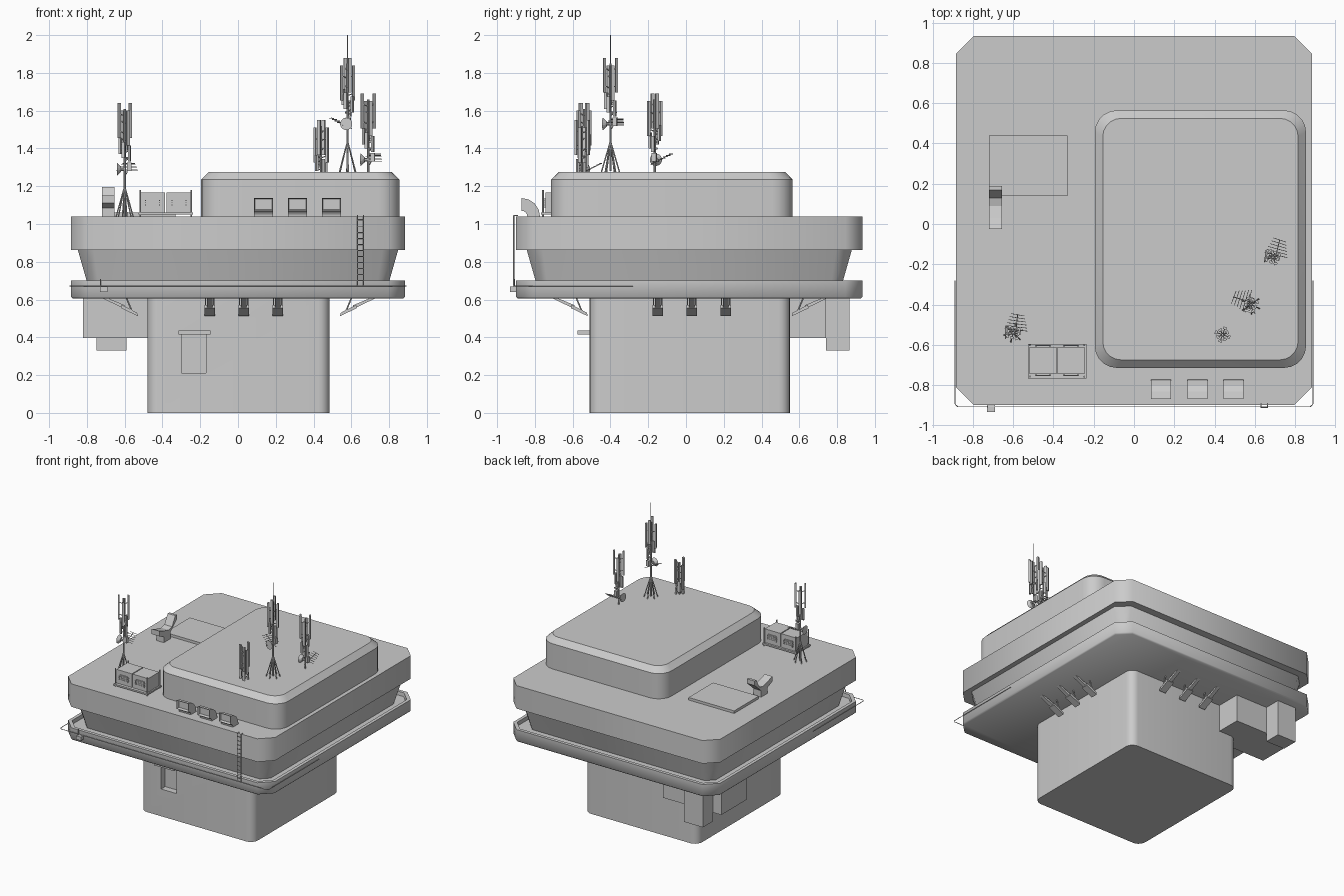
import bpy, bmesh, math
from mathutils import Vector, Matrix

if "Cube" in bpy.data.objects:
    bpy.data.objects.remove(bpy.data.objects["Cube"])


def finish(name, bm, smooth=0):
    bmesh.ops.recalc_face_normals(bm, faces=bm.faces[:])
    me = bpy.data.meshes.new(name)
    bm.to_mesh(me)
    bm.free()
    ob = bpy.data.objects.new(name, me)
    bpy.context.collection.objects.link(ob)
    if smooth:
        bpy.ops.object.select_all(action='DESELECT')
        ob.select_set(True)
        bpy.context.view_layer.objects.active = ob
        bpy.ops.object.shade_smooth_by_angle(angle=math.radians(smooth))
    return ob


def instance(name, source, location, turn):
    """Place another copy that shares the source's mesh."""
    ob = bpy.data.objects.new(name, source.data)
    bpy.context.collection.objects.link(ob)
    ob.location = location
    ob.rotation_euler.z = math.radians(turn)


def add_box(bm, x0, x1, y0, y1, z0, z1, turn=0.0):
    m = Matrix.Translation(((x0 + x1) / 2, (y0 + y1) / 2, (z0 + z1) / 2)) @ Matrix.Diagonal((x1 - x0, y1 - y0, z1 - z0, 1))
    bmesh.ops.create_cube(bm, size=1, matrix=Matrix.Rotation(turn, 4, 'Z') @ m)


def add_rod(bm, p, q, r, r2=None, seg=6):
    p, q = Vector(p), Vector(q)
    d = q - p
    m = Matrix.Translation((p + q) / 2) @ d.to_track_quat('Z', 'Y').to_matrix().to_4x4()
    bmesh.ops.create_cone(bm, cap_ends=True, segments=seg, radius1=r, radius2=r if r2 is None else r2,
                          depth=d.length, matrix=m)


def add_profile(bm, pts, x0, x1):
    """Extrude a (y, z) outline along x."""
    a = [bm.verts.new((x0, y, z)) for y, z in pts]
    b = [bm.verts.new((x1, y, z)) for y, z in pts]
    bm.faces.new(a)
    bm.faces.new(b[::-1])
    n = len(pts)
    return [bm.faces.new((a[i], a[(i + 1) % n], b[(i + 1) % n], b[i])) for i in range(n)]


def loft(name, rect, corner, seg, levels, smooth=0):
    """Stack rings of a chamfered or rounded rectangle; levels are (z, inset)."""
    bm = bmesh.new()
    x0, x1, y0, y1 = rect
    rings = []
    for z, i in levels:
        r = max(corner - i * 0.5, 0.01)
        ring = []
        for cx, cy, a0 in ((x1 - i - r, y1 - i - r, 0), (x0 + i + r, y1 - i - r, 90),
                           (x0 + i + r, y0 + i + r, 180), (x1 - i - r, y0 + i + r, 270)):
            for k in range(seg + 1):
                a = math.radians(a0 + 90 * k / seg)
                ring.append(bm.verts.new((cx + r * math.cos(a), cy + r * math.sin(a), z)))
        rings.append(ring)
    for a, b in zip(rings, rings[1:]):
        n = len(a)
        for k in range(n):
            bm.faces.new((a[k], a[(k + 1) % n], b[(k + 1) % n], b[k]))
    bm.faces.new(rings[0])
    bm.faces.new(rings[-1])
    return finish(name, bm, smooth)


def box(name, *d):
    bm = bmesh.new()
    add_box(bm, *d)
    return finish(name, bm)


# Main stacked volumes
slab = (-0.885, 0.885, -0.90, 0.935)
core = loft("core", (-0.48, 0.485, -0.51, 0.55), 0.06, 5, [(0, 0), (0.61, 0)], 30)
loft("walkway_ring", slab, 0.09, 1,
     [(0.605, 0.01), (0.615, 0), (0.70, 0), (0.70, 0.025), (0.672, 0.028)], 48)
loft("window_band", (-0.85, 0.85, -0.845, 0.88), 0.085, 1, [(0.66, 0.06), (0.87, 0)], 48)
loft("roof_slab", slab, 0.09, 1, [(0.862, 0), (1.04, 0)], 48)
loft("penthouse", (-0.195, 0.855, -0.715, 0.565), 0.11, 5, [(1.03, 0), (1.235, 0), (1.275, 0.04)], 30)

# Recessed doorway and its canopy
cutter = box("door_cutter", -0.30, -0.17, -0.60, -0.46, 0.21, 0.42)
cutter.hide_render = True
cutter.hide_set(True)
cut = core.modifiers.new("doorway", 'BOOLEAN')
cut.operation = 'DIFFERENCE'
cut.object = cutter
box("door_canopy", -0.315, -0.145, -0.575, -0.50, 0.415, 0.435)

# Hanging service boxes at the back left corner
box("service_box_large", -0.82, -0.32, 0.43, 0.74, 0.397, 0.61)
box("service_box_small", -0.75, -0.59, 0.74, 0.865, 0.33, 0.61)

# Tilted floodlights, three under each side, sharing one mesh
bm = bmesh.new()
add_profile(bm, [(0, 0.512), (-0.004, 0.53), (-0.085, 0.572), (-0.09, 0.555)], -0.027, 0.027)
add_profile(bm, [(-0.07, 0.55), (-0.07, 0.57), (-0.16, 0.608), (-0.19, 0.608)], -0.014, 0.014)
for side in (-0.022, 0.022):
    add_rod(bm, (side, -0.03, 0.535), (side, -0.06, 0.607), 0.004)
light = finish("floodlight_front", bm)
light.location = (-0.15, -0.52, 0)
for n, s in enumerate((-0.15, 0.03, 0.21)):
    if n:
        instance("floodlight_front_%d" % n, light, (s, -0.52, 0), 0)
    instance("floodlight_back_%d" % n, light, (s, 0.56, 0), 180)
    instance("floodlight_right_%d" % n, light, (0.54, s, 0), 90)
    instance("floodlight_left_%d" % n, light, (-0.53, s, 0), -90)

# Curved exhaust hoods in front of the penthouse
bm = bmesh.new()
arc = [math.radians(90 * k / 4) for k in range(5)]
hood = [(-0.87 + 0.097 * math.cos(a), 1.04 + 0.097 * math.sin(a)) for a in arc]
hood += [(-0.87 + 0.03 * math.cos(a), 1.04 + 0.03 * math.sin(a)) for a in reversed(arc)]
mouths = [add_profile(bm, hood, x - 0.05, x + 0.05)[4] for x in (0.135, 0.315, 0.495)]
bmesh.ops.recalc_face_normals(bm, faces=bm.faces[:])
bmesh.ops.inset_individual(bm, faces=mouths, thickness=0.008, depth=-0.02)
finish("exhaust_hoods", bm)

# Low roof box with its forked duct
box("roof_box", -0.72, -0.33, 0.14, 0.44, 1.03, 1.06)
bm = bmesh.new()
add_profile(bm, [(0.11, 1.035), (0.11, 1.09), (0.19, 1.16), (0.19, 1.195), (0.17, 1.195), (0.13, 1.125),
                 (0.09, 1.115), (0.03, 1.13), (-0.025, 1.15), (-0.025, 1.11), (0.03, 1.085), (0.03, 1.035)],
            -0.72, -0.655)
finish("forked_duct", bm)

# Air conditioning pair on a frame with corner posts
bm = bmesh.new()
add_box(bm, -0.527, -0.237, -0.768, -0.595, 1.05, 1.062)
for x0 in (-0.518, -0.379):
    add_box(bm, x0, x0 + 0.132, -0.745, -0.61, 1.06, 1.167)
    for y in (-0.747, -0.608):
        add_box(bm, x0 + 0.032, x0 + 0.10, y - 0.005, y + 0.005, 1.088, 1.135)
        for k in range(3):
            add_box(bm, x0 + 0.026, x0 + 0.106, y - 0.008, y + 0.008, 1.098 + k * 0.012, 1.102 + k * 0.012)
for x in (-0.517, -0.247):
    for y in (-0.758, -0.602):
        add_rod(bm, (x, y, 1.03), (x, y, 1.18), 0.005)
finish("air_conditioners", bm)

# Access ladder on the front
bm = bmesh.new()
for x in (0.632, 0.664):
    add_rod(bm, (x, -0.912, 0.675), (x, -0.912, 1.045), 0.003)
    add_rod(bm, (x, -0.912, 1.045), (x, -0.89, 1.045), 0.003)
for k in range(11):
    z = 0.70 + k * 0.032
    add_rod(bm, (0.632, -0.912, z), (0.664, -0.912, z), 0.0025)
finish("ladder", bm)

# Thin cable wrapped around the front, and the small box carried on it
bm = bmesh.new()
path = [(-0.89, -0.28), (-0.89, -0.895), (-0.875, -0.908), (0.875, -0.908), (0.89, -0.895), (0.89, -0.28)]
for (ax, ay), (bx, by) in zip(path, path[1:]):
    add_rod(bm, (ax, ay, 0.672), (bx, by, 0.672), 0.0025)
finish("front_cable", bm)
bm = bmesh.new()
add_box(bm, -0.73, -0.69, -0.933, -0.893, 0.64, 0.668)
add_rod(bm, (-0.728, -0.908, 0.66), (-0.728, -0.908, 0.71), 0.004)
finish("cable_box", bm)

# Antenna mast: one shared mesh hung from its top, sunk to varying depth
bm = bmesh.new()
add_rod(bm, (0, 0, -0.6), (0, 0, -0.03), 0.006, seg=8)
for k in range(6):
    a = math.radians(60 * k + 15)
    c, s = math.cos(a), math.sin(a)
    add_rod(bm, (0, 0, -0.44), (0.048 * c, 0.048 * s, -0.605), 0.0035)
for k in range(4):
    for drop, r, h, shift in ((0, 0.034, 0.185, 30), (-0.165, 0.026, 0.085, 75)):
        a = math.radians(90 * k + shift)
        c, s = math.cos(a), math.sin(a)
        z1 = drop - (0.04 * (k % 2) if h > 0.1 else 0.02 * k)
        add_box(bm, r - 0.006, r + 0.006, -0.009, 0.009, z1 - h, z1, a)
        for z in (z1 - 0.3 * h, z1 - 0.8 * h):
            add_rod(bm, (0, 0, z - 0.012), (r * c, r * s, z), 0.003)
add_rod(bm, (0, 0, -0.35), (-0.025, 0, -0.35), 0.008, seg=8)
add_rod(bm, (-0.02, 0, -0.35), (-0.04, 0, -0.35), 0.014, 0.033, seg=14)
add_rod(bm, (0.0, 0.0, -0.29), (0.03, 0.015, -0.29), 0.006)
add_box(bm, 0.012, 0.035, -0.012, 0.012, -0.36, -0.315)
yagi = [Vector((0.01, -0.02, -0.375)), Vector((0.022, 0.092, -0.318))]
add_rod(bm, *yagi, 0.0025)
for k in range(6):
    p = yagi[0].lerp(yagi[1], 0.3 + k * 0.135)
    w = Vector((0.058 - k * 0.005, -0.006, 0))
    add_rod(bm, p - w, p + w, 0.0018)
mast = finish("antenna_mast_1", bm)
mast.location = (-0.60, -0.54, 1.64)
instance("antenna_mast_2", mast, (0.58, -0.40, 1.88), 80)
instance("antenna_mast_3", mast, (0.69, -0.165, 1.69), -8)
instance("antenna_mast_4", mast, (0.44, -0.55, 1.55), 40)
bm = bmesh.new()
add_rod(bm, (0.58, -0.40, 1.80), (0.58, -0.40, 2.0), 0.002)
finish("whip_antenna", bm)
